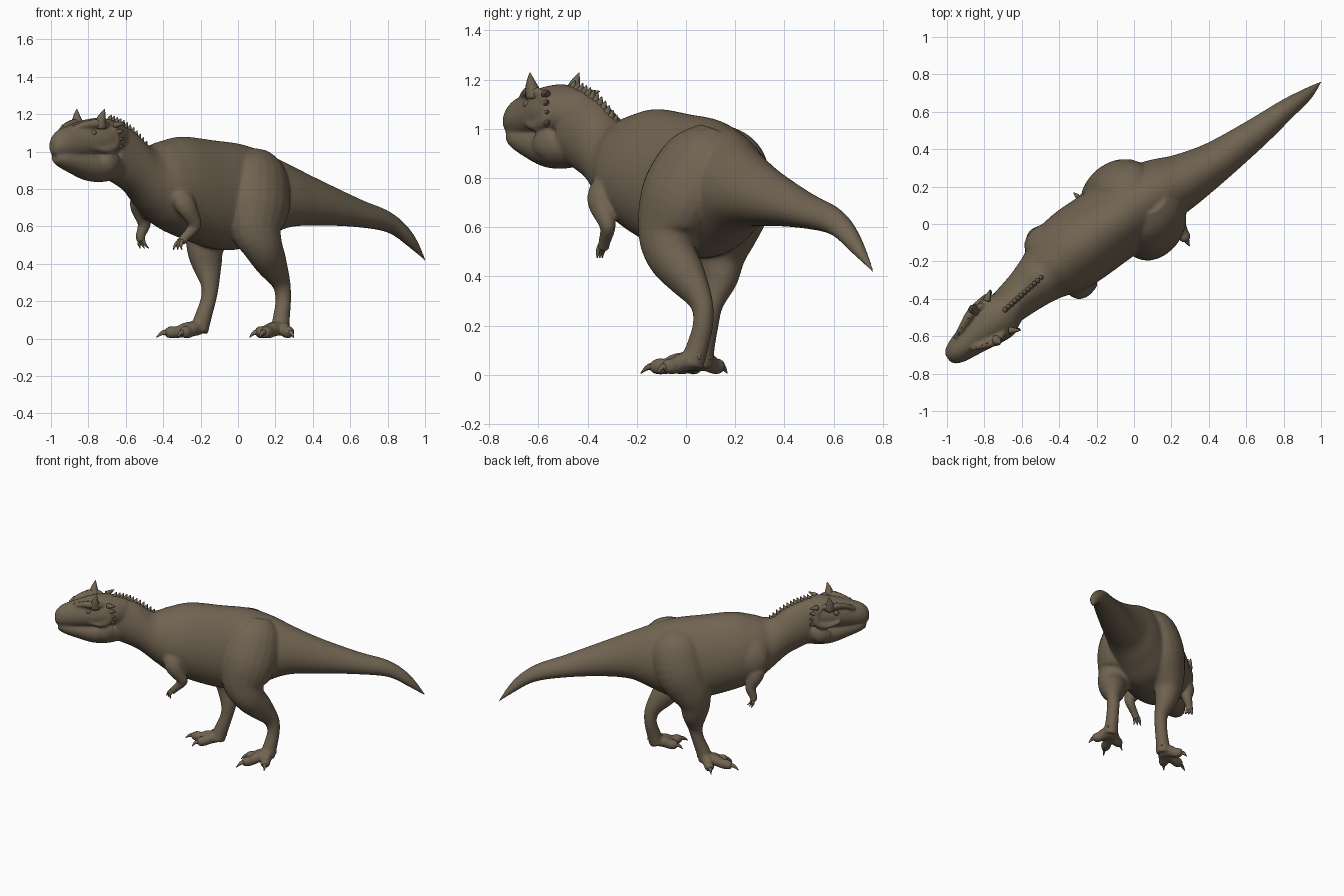
import bpy
import bmesh
import math
from mathutils import Vector

cube = bpy.data.objects.get("Cube")
if cube:
    bpy.data.objects.remove(cube, do_unlink=True)

# The animal stands diagonally: AHEAD points to the snout, SIDE across the body
SIDE = Vector((-0.6, 0.8, 0))
AHEAD = Vector((-0.8, -0.6, 0))
UP = Vector((0, 0, 1))

hide = bpy.data.materials.new("brown hide")
hide.use_nodes = True
hide.diffuse_color = (0.165, 0.127, 0.083, 1)
shader = next(n for n in hide.node_tree.nodes if n.type == 'BSDF_PRINCIPLED')
shader.inputs["Base Color"].default_value = hide.diffuse_color
shader.inputs["Roughness"].default_value = 0.8


def smooth_path(stations, steps):
    """Catmull-Rom through stations of (x, y, z, side radius, other radius)."""
    pts = [list(s) for s in stations]
    pts = [pts[0]] + pts + [pts[-1]]
    out = []
    for p0, p1, p2, p3 in zip(pts, pts[1:], pts[2:], pts[3:]):
        for k in range(steps):
            t = k / steps
            out.append([b + 0.5 * t * (c - a + t * (2 * a - 5 * b + 4 * c - d
                        + t * (3 * (b - c) + d - a)))
                        for a, b, c, d in zip(p0, p1, p2, p3)])
    out.append(pts[-1])
    return out


def tube(bm, stations, upright=False, pinch=0.0, sides=20, steps=4):
    """Loft elliptical rings along a path, closed at both ends."""
    path = smooth_path(stations, steps)
    centres = [Vector(p[:3]) for p in path]
    rings = []
    for i, p in enumerate(path):
        along = centres[min(i + 1, len(path) - 1)] - centres[max(i - 1, 0)]
        along.normalize()
        if upright:
            across, other = along.cross(UP).normalized(), UP
        else:
            across = (SIDE - along * SIDE.dot(along)).normalized()
            other = along.cross(across)
        ring = []
        for k in range(sides):
            a = math.tau * k / sides
            wide = max(p[3], 0.002) * math.cos(a) * (1 - pinch * math.sin(a))
            high = max(p[4], 0.002) * math.sin(a)
            ring.append(bm.verts.new(centres[i] + across * wide + other * high))
        rings.append(ring)
    faces = [bm.faces.new(rings[0]), bm.faces.new(rings[-1])]
    for r, q in zip(rings, rings[1:]):
        for k in range(sides):
            n = (k + 1) % sides
            faces.append(bm.faces.new((r[k], r[n], q[n], q[k])))
    bmesh.ops.recalc_face_normals(bm, faces=faces)


def spike(bm, base, tip, radius, bend=(0, 0, 0)):
    base, tip = Vector(base), Vector(tip)
    mid = (base + tip) / 2 + Vector(bend)
    tube(bm, [(*base, radius, radius), (*mid, radius * 0.65, radius * 0.65),
              (*tip, 0.002, 0.002)], sides=8, steps=3)


def finish(bm, name, fuse=False):
    mesh = bpy.data.meshes.new(name)
    bm.to_mesh(mesh)
    bm.free()
    mesh.materials.append(hide)
    mesh.shade_smooth()
    obj = bpy.data.objects.new(name, mesh)
    bpy.context.collection.objects.link(obj)
    if fuse:
        # Blend overlapping muscle masses into a single skin
        remesh = obj.modifiers.new("fuse", 'REMESH')
        remesh.mode = 'VOXEL'
        remesh.voxel_size = 0.008
        remesh.use_smooth_shade = True
        soften = obj.modifiers.new("soften", 'SMOOTH')
        soften.factor = 0.5
        soften.iterations = 10


skin = bmesh.new()
claws = bmesh.new()

# Tail, trunk and neck: x, y, half width, bottom, top
trunk = [(1, .76, .006, .415, .43), (.92, .69, .035, .488, .577),
         (.81, .61, .056, .565, .677), (.65, .485, .08, .595, .745),
         (.44, .335, .11, .605, .845), (.27, .235, .146, .595, .93),
         (.14, .173, .18, .54, .995), (.01, .1, .212, .48, 1.04),
         (-.13, .0, .212, .48, 1.06), (-.3, -.12, .215, .54, 1.08),
         (-.41, -.21, .195, .6, 1.055), (-.49, -.28, .15, .68, 1.035),
         (-.58, -.36, .12, .78, 1.115), (-.69, -.455, .1, .85, 1.175)]
tube(skin, [(x, y, (lo + hi) / 2, w, (hi - lo) / 2) for x, y, w, lo, hi in trunk],
     upright=True, pinch=0.12, sides=48, steps=6)

# Skull and lower jaw
tube(skin, [(-.63, -.41, 1.06, .08, .09), (-.72, -.49, 1.075, .122, .105),
            (-.8, -.555, 1.07, .114, .105), (-.88, -.625, 1.055, .088, .095),
            (-.945, -.681, 1.045, .068, .078), (-.98, -.71, 1.035, .046, .056),
            (-.994, -.721, 1.028, .022, .03)], upright=True, pinch=0.12)
tube(skin, [(-.62, -.4, .93, .07, .07), (-.72, -.49, .93, .113, .092),
            (-.8, -.56, .925, .1, .082), (-.88, -.63, .943, .077, .064),
            (-.945, -.683, .962, .058, .048), (-.978, -.71, .97, .032, .03)],
     upright=True)

# Paired head details: brow, cheek and jaw muscle, horns, cheek spikes, eyes
crown = Vector((-.795, -.54, 0))
horns = bmesh.new()
eyes = bmesh.new()


def head_point(ahead, side, z):
    return crown + AHEAD * ahead + SIDE * side + UP * z


for s in (-1, 1):
    tube(skin, [(*head_point(.17, .04 * s, 1.105), .014, .014),
                (*head_point(.1, .068 * s, 1.14), .02, .018),
                (*head_point(.01, .1 * s, 1.15), .026, .026),
                (*head_point(-.06, .09 * s, 1.14), .014, .014)])
    tube(skin, [(*head_point(.07, .095 * s, 1.035), .014, .014),
                (*head_point(-.02, .112 * s, 1.01), .018, .02),
                (*head_point(-.09, .114 * s, 1.04), .02, .028),
                (*head_point(-.085, .1 * s, 1.13), .02, .028)])
    tube(skin, [(*head_point(0, .085 * s, .93), .025, .03),
                (*head_point(-.06, .095 * s, .94), .035, .06),
                (*head_point(-.12, .085 * s, .96), .025, .04)])
    spike(horns, head_point(0, .095 * s, 1.13), head_point(-.01, .125 * s, 1.228),
          .036, AHEAD * .006)
    for k in range(4):
        z = 1.14 - .04 * k
        spike(horns, head_point(-.085, .1 * s, z),
              head_point(-.135, (.136 - .004 * k) * s, z + .012), .02)
        ahead = .06 + .03 * k
        spike(horns, head_point(ahead, (.075 - .01 * k) * s, 1.135 - .007 * k),
              head_point(ahead - .012, (.085 - .01 * k) * s, 1.175 - .01 * k), .015)
    ball = bmesh.ops.create_uvsphere(eyes, u_segments=12, v_segments=8, radius=.017)
    bmesh.ops.translate(eyes, verts=ball["verts"], vec=head_point(.045, .096 * s, 1.1))

# Spines along the back of the neck
start, end = Vector((-.69, -.46, 1.165)), Vector((-.5, -.29, 1.025))
for k in range(12):
    p = start.lerp(end, k / 11)
    p.z += .024 * math.sin(math.pi * k / 11)
    spike(horns, p, p + UP * .032 - AHEAD * .016, .016)

# Legs: thigh, shin and ankle as one tapering limb
right_leg = [(.1, .11, .99, .05, .08), (.115, .06, .9, .115, .16),
             (.112, -.02, .74, .14, .185), (.1, -.065, .59, .122, .15),
             (.135, -.06, .49, .1, .11), (.18, 0, .4, .078, .088),
             (.23, .06, .3, .046, .054), (.242, .07, .21, .042, .042),
             (.232, .045, .11, .044, .047), (.225, .02, .04, .052, .052)]
left_leg = [(.0, .15, .98, .05, .08), (-.045, .185, .89, .115, .16),
            (-.095, .203, .73, .13, .17), (-.155, .165, .58, .115, .14),
            (-.175, .145, .48, .092, .105), (-.165, .135, .39, .073, .083),
            (-.15, .105, .29, .046, .052), (-.158, .092, .21, .042, .042),
            (-.188, .072, .11, .044, .047), (-.21, .06, .04, .052, .052)]
toe_aims = [Vector((.07, -.135, 0)), Vector((-.11, -.2, 0)), Vector((-.16, -.07, 0))]

for leg, mirrored in ((right_leg, False), (left_leg, True)):
    tube(skin, leg)
    heel = Vector((leg[-1][0], leg[-1][1], 0))
    for aim in toe_aims:
        if mirrored:
            aim = aim - 2 * aim.dot(SIDE) * SIDE
        knuckles = [(0, .055, .038), (.3, .05, .038), (.5, .034, .032),
                    (.66, .034, .034), (.8, .026, .023)]
        tube(skin, [(*(heel + aim * f + UP * z), r, r) for f, z, r in knuckles])
        spike(claws, heel + aim * .7 + UP * .03, heel + aim * 1.02 + UP * .006,
              .02, UP * .014)
    # Small rear toe
    back = heel - AHEAD * .025
    spike(claws, back + UP * .1, back - AHEAD * .035 + UP * .06, .018, -AHEAD * .008)

# Arms with three clawed fingers; the left hand curls back
right_arm = [(-.32, -.3, .8, .05, .07), (-.285, -.35, .72, .05, .06),
             (-.235, -.325, .63, .036, .04), (-.235, -.318, .595, .031, .033),
             (-.28, -.33, .545, .025, .026), (-.305, -.337, .515, .026, .024)]
left_arm = [(-.48, -.12, .8, .05, .07), (-.525, -.075, .72, .048, .058),
            (-.502, -.045, .63, .036, .04), (-.505, -.04, .595, .031, .033),
            (-.522, -.045, .55, .025, .026), (-.517, -.04, .522, .026, .024)]
for arm, reach in ((right_arm, .022), (left_arm, -.022)):
    tube(skin, arm)
    palm = Vector(arm[-1][:3])
    for k in (-1, 0, 1):
        spike(claws, palm + SIDE * .012 * k + UP * .01,
              palm + SIDE * .022 * k + AHEAD * (reach + .012 * k) - UP * .04,
              .013, AHEAD * .008)

# Shoulder muscles, sunk into the chest at the top
for x, y, inward in ((-.34, -.28, SIDE), (-.49, -.08, -SIDE)):
    masses = [(.07, .98, .03, .05), (.03, .9, .06, .1), (0, .81, .07, .11),
              (0, .72, .055, .085), (.03, .64, .02, .03)]
    tube(skin, [(*(Vector((x, y, z)) + inward * sink), w, d)
                for sink, z, w, d in masses])

finish(skin, "body_skin", fuse=True)
finish(claws, "claws")
finish(horns, "horns_and_spines")
finish(eyes, "eyes")
